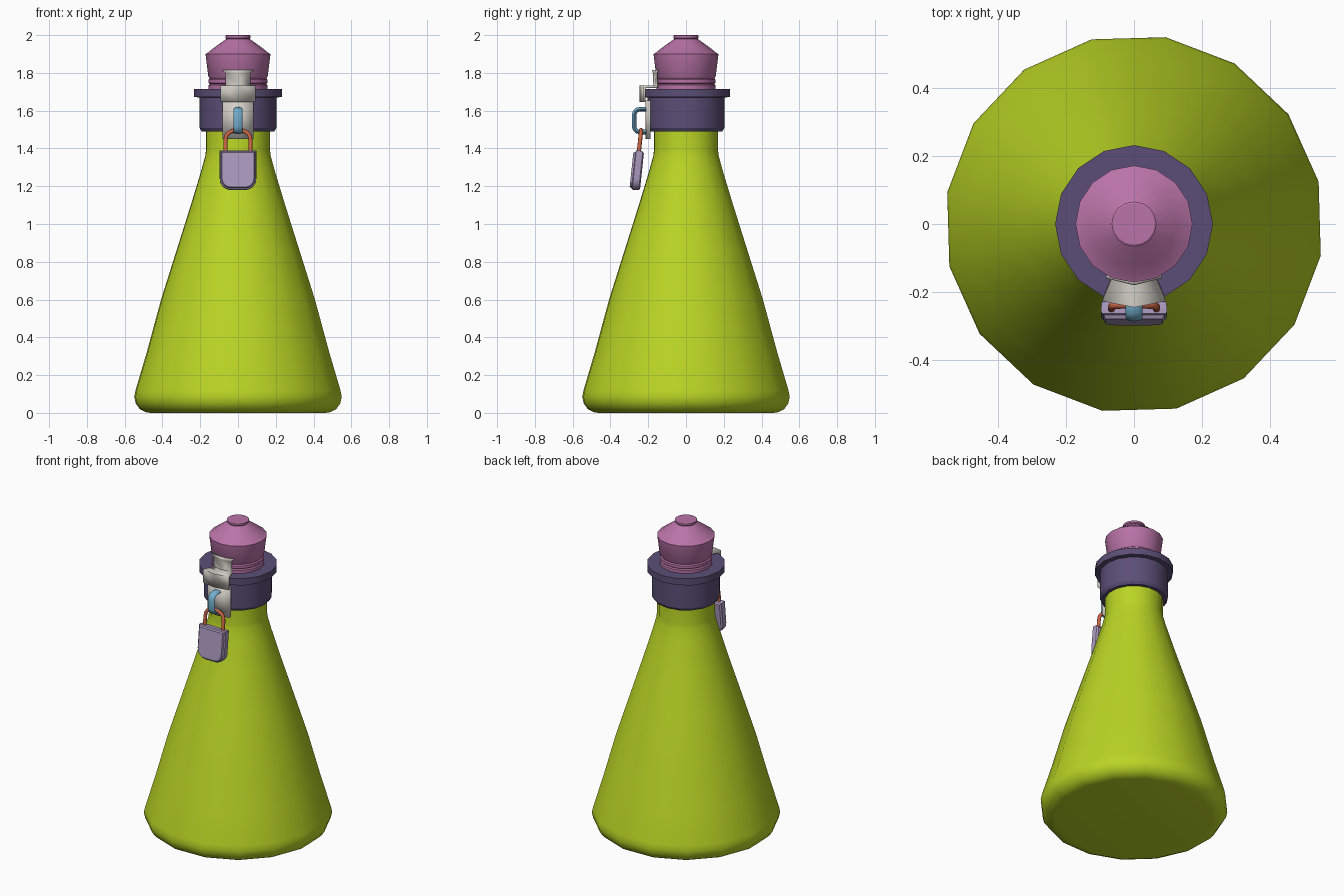
import bpy, bmesh
from math import sin, cos, pi, radians
from mathutils import Matrix, Vector

if "Cube" in bpy.data.objects:
    bpy.data.objects.remove(bpy.data.objects["Cube"])


def finish(name, bm, rgb, sharp=30):
    bmesh.ops.recalc_face_normals(bm, faces=bm.faces)
    me = bpy.data.meshes.new(name)
    bm.to_mesh(me)
    bm.free()
    ob = bpy.data.objects.new(name, me)
    bpy.context.collection.objects.link(ob)
    mat = bpy.data.materials.new(name)
    mat.diffuse_color = [c ** 2.2 for c in rgb] + [1]
    mat.use_nodes = True
    mat.node_tree.nodes["Principled BSDF"].inputs["Base Color"].default_value = mat.diffuse_color
    me.materials.append(mat)
    bpy.ops.object.select_all(action='DESELECT')
    ob.select_set(True)
    bpy.context.view_layer.objects.active = ob
    bpy.ops.object.shade_smooth_by_angle(angle=radians(sharp))
    return ob


def loft(rings, closed_path=False):
    """Skin matching closed rings of points and cap the ends."""
    bm = bmesh.new()
    vs = [[bm.verts.new(p) for p in ring] for ring in rings]
    n = len(vs[0])
    for a, b in zip(vs, vs[1:]):
        for i in range(n):
            j = (i + 1) % n
            bm.faces.new((a[i], a[j], b[j], b[i]))
    bm.faces.new(vs[0])
    bm.faces.new(vs[-1])
    return bm


def lathe(name, profile, rgb, offset=0.0, sides=16):
    rings = [[(r * cos(offset + 2 * pi * i / sides), r * sin(offset + 2 * pi * i / sides), z)
              for i in range(sides)] for r, z in profile]
    return finish(name, loft(rings), rgb)


def tube(name, path, half_u, half_v, side, rgb, sides=8):
    """Sweep an oval along a planar path; 'side' is the plane normal."""
    path, side, rings = [Vector(p) for p in path], Vector(side), []
    for i, p in enumerate(path):
        t = (path[min(i + 1, len(path) - 1)] - path[max(i - 1, 0)]).normalized()
        n = t.cross(side).normalized()
        rings.append([p + side * half_u * cos(2 * pi * k / sides) + n * half_v * sin(2 * pi * k / sides)
                      for k in range(sides)])
    return finish(name, loft(rings), rgb, 50)


# Flask: rounded foot, gently curved cone, straight neck
lathe("flask", [(0.47, 0), (0.495, 0.004), (0.527, 0.02), (0.549, 0.05), (0.557, 0.085),
                (0.55, 0.12), (0.49, 0.32), (0.413, 0.60), (0.33, 0.86), (0.25, 1.11),
                (0.195, 1.29), (0.176, 1.36), (0.172, 1.39), (0.172, 1.55)],
      (0.72, 0.83, 0.16), radians(12.9))

# Collar with top flange
lathe("collar", [(0.165, 1.49), (0.192, 1.49), (0.203, 1.508), (0.203, 1.67), (0.232, 1.672),
                 (0.232, 1.715), (0.15, 1.715)], (0.36, 0.31, 0.46))

# Stopper with grooves, flared head and knob
lathe("stopper", [(0.157, 1.69), (0.157, 1.735), (0.150, 1.741), (0.157, 1.747), (0.157, 1.764),
                  (0.150, 1.770), (0.157, 1.78), (0.172, 1.90), (0.165, 1.903), (0.13, 1.902),
                  (0.165, 1.904), (0.058, 1.982), (0.065, 1.985), (0.065, 1.997), (0.06, 2.0)]
      [:9] + [(0.125, 1.935), (0.062, 1.98), (0.066, 1.985), (0.066, 1.997), (0.061, 2.0)],
      (0.72, 0.45, 0.65))


# Hasp pieces: bent strips wrapped around the front
def strip(name, rows, thick=0.012):
    bm = bmesh.new()
    grid = [[bm.verts.new((r * sin(radians(a * k)), -r * cos(radians(a * k)), z)) for k in (-1, 0, 1)]
            for r, z, a in rows]
    for a, b in zip(grid, grid[1:]):
        for i in range(2):
            bm.faces.new((a[i], a[i + 1], b[i + 1], b[i]))
    ob = finish(name, bm, (0.83, 0.81, 0.78))
    mod = ob.modifiers.new("thickness", 'SOLIDIFY')
    mod.thickness, mod.offset, mod.use_even_offset = thick, 0, True


strip("hasp_flap", [(0.174, 1.815, 28), (0.169, 1.80, 22.5), (0.167, 1.727, 22.5),
                    (0.239, 1.727, 22.5), (0.239, 1.645, 22.5)])
strip("hasp_plate", [(0.209, 1.655, 22.5), (0.209, 1.45, 22.5)])

# Staple on the hasp
staple = [(0, -0.205, 1.608), (0, -0.24, 1.608)]
staple += [(0, -0.245 - 0.03 * sin(a), 1.575 + 0.033 * cos(a)) for a in (0.5, 1.0, 1.5)]
staple += [(0, -0.245 - 0.03 * sin(a), 1.52 + 0.033 * cos(a)) for a in (1.64, 2.14, 2.64)]
staple += [(0, -0.24, 1.487), (0, -0.205, 1.487)]
tube("staple", staple, 0.025, 0.012, (1, 0, 0), (0.45, 0.68, 0.80))

# Padlock, modelled upright and then tilted about its shackle
tilt = Matrix.Translation((0, -0.237, 1.50)) @ Matrix.Rotation(radians(-6), 4, 'X')
hoop = [(-0.066, 0, -0.15), (-0.066, 0, -0.06)]
hoop += [(-0.066 * cos(a), 0, -0.055 + 0.052 * sin(a) ** 0.8)
         for a in [pi * i / 10 for i in range(1, 10)]]
hoop += [(0.066, 0, -0.06), (0.066, 0, -0.15)]
tube("shackle", hoop, 0.011, 0.011, (0, 1, 0), (0.80, 0.40, 0.28)).matrix_world = tilt


def outline(y, inset):
    """Lock outline: square top corners, rounded bottom corners."""
    w, top, bottom, r = 0.097 - inset, -0.112 - inset, -0.322 + inset, 0.06 - inset
    half = [(w - r + r * cos(a), bottom + r - r * sin(a)) for a in [pi / 2 * i / 5 for i in range(6)]]
    right = [(w, top)] + half
    return [(x, y, z) for x, z in right] + [(-x, y, z) for x, z in reversed(right)]


lock = loft([outline(y, d) for y, d in
             ((0.027, 0.012), (0.02, 0.002), (0.0, 0.0), (-0.014, 0.001), (-0.018, 0.008), (-0.029, 0.013))])
finish("padlock_body", lock, (0.67, 0.60, 0.75)).matrix_world = tilt
